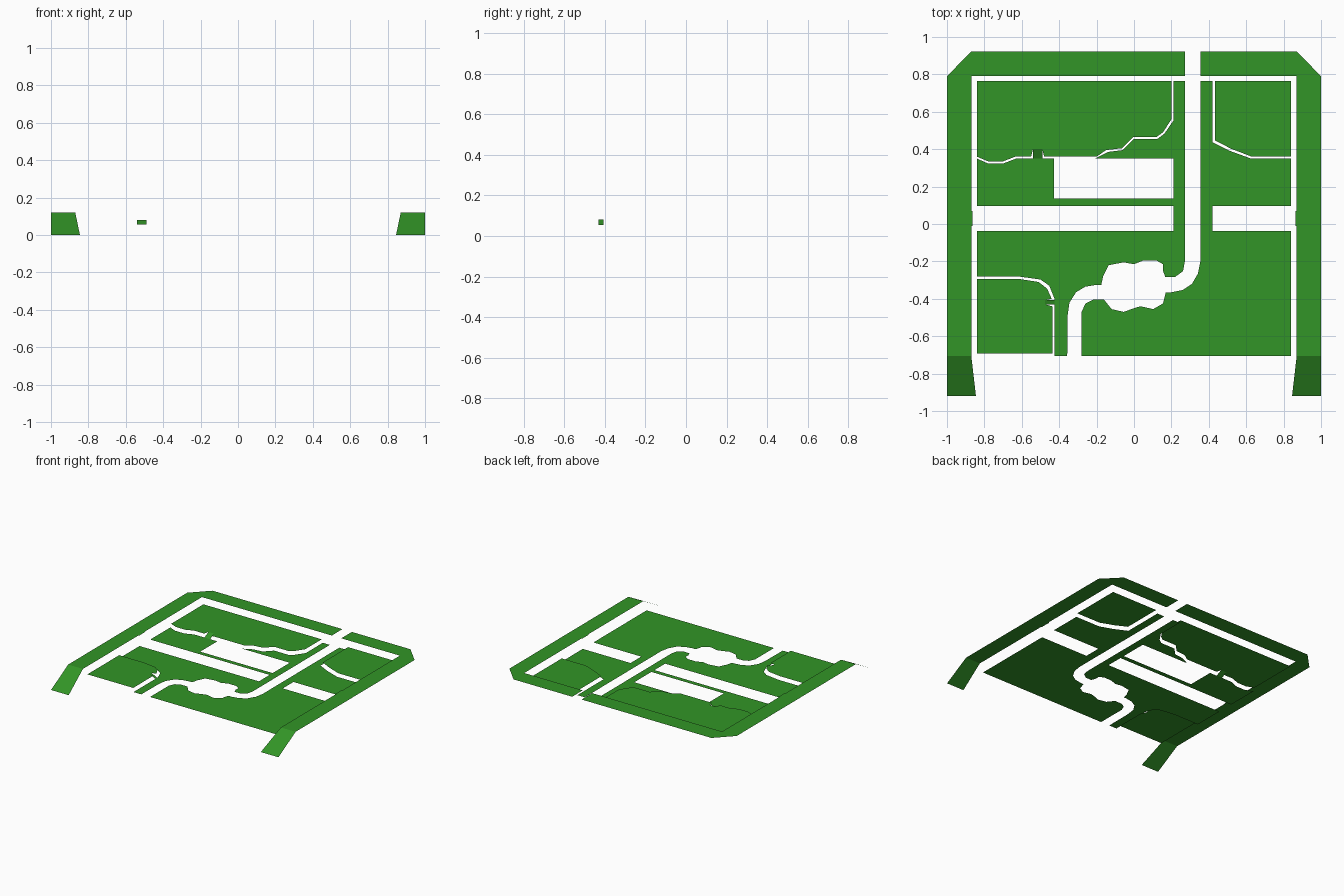
import bpy

grass = bpy.data.materials.new("grass_green")
grass.diffuse_color = (0.032, 0.30, 0.02, 1)

BORDER, RAISED, LOW = 0.12, 0.08, 0.055


def sheet(name, *faces):
    """Flat open sheets, each face a list of 3D points, turned to face up."""
    verts, polys = [], []
    for f in faces:
        area = sum(a[0] * b[1] - b[0] * a[1] for a, b in zip(f, f[1:] + f[:1]))
        if area < 0:
            f = f[::-1]
        polys.append(range(len(verts), len(verts) + len(f)))
        verts += f
    me = bpy.data.meshes.new(name)
    me.from_pydata(verts, [], [list(p) for p in polys])
    me.materials.append(grass)
    ob = bpy.data.objects.new(name, me)
    bpy.context.collection.objects.link(ob)
    return ob


def at(z, pts):
    return [(x, y, z) for x, y in pts]


# outer borders with a corner chamfer, a small inner tab and a front ramp
for name, s, gap in (("left_border", 1, 0.272), ("right_border", -1, -0.355)):
    flat = [(-1, -0.705), (-0.87, -0.705), (-0.87, -0.01), (-0.864, -0.01),
            (-0.864, 0.07), (-0.87, 0.07), (-0.87, 0.79), (gap, 0.79),
            (gap, 0.923), (-0.87, 0.923), (-1, 0.79)]
    ramp = [(-1, -0.705, BORDER), (-0.87, -0.705, BORDER),
            (-0.845, -0.92, 0), (-1, -0.92, 0)]
    sheet(name, [(s * x, y, z) for x, y, z in at(BORDER, flat)],
          [(s * x, y, z) for x, y, z in ramp])

# raised back left lawn
sheet("back_left_lawn", at(RAISED, [
    (-0.84, 0.765), (-0.84, 0.36), (-0.78, 0.335), (-0.70, 0.335),
    (-0.635, 0.36), (-0.55, 0.36), (-0.54, 0.40), (-0.49, 0.40), (-0.48, 0.36),
    (-0.20, 0.36), (-0.15, 0.395), (-0.065, 0.405), (-0.005, 0.465),
    (0.12, 0.465), (0.155, 0.49), (0.2, 0.56), (0.2, 0.765)]))

# raised back right lawn
sheet("back_right_lawn", at(RAISED, [
    (0.432, 0.765), (0.432, 0.447), (0.52, 0.402), (0.63, 0.36),
    (0.84, 0.36), (0.84, 0.765)]))

# raised front left lawn
sheet("front_left_lawn", at(RAISED, [
    (-0.84, -0.692), (-0.84, -0.293), (-0.62, -0.293), (-0.51, -0.31),
    (-0.465, -0.345), (-0.44, -0.40), (-0.475, -0.407), (-0.475, -0.43),
    (-0.437, -0.44), (-0.437, -0.692)]))

# small ramps between the two lawn levels
sheet("back_lawn_ramp", [(-0.54, 0.35, LOW), (-0.49, 0.35, LOW),
                         (-0.49, 0.40, RAISED), (-0.54, 0.40, RAISED)])
sheet("front_lawn_ramp", [(-0.425, -0.43, LOW), (-0.425, -0.407, LOW),
                          (-0.475, -0.407, RAISED), (-0.475, -0.43, RAISED)])

# low ground west of the winding gap: back part, then front part with pond edge
west_back = [
    (0.21, 0.765), (0.21, 0.552), (0.162, 0.482), (0.125, 0.455), (0, 0.455),
    (-0.06, 0.395), (-0.14, 0.385), (-0.21, 0.35), (0.21, 0.35), (0.21, 0.135),
    (-0.427, 0.135), (-0.427, 0.35), (-0.63, 0.35), (-0.70, 0.323),
    (-0.78, 0.323), (-0.84, 0.35), (-0.84, 0.097), (0.21, 0.097), (0.21, -0.037)]
west_front = [
    (-0.84, -0.037), (-0.84, -0.28), (-0.62, -0.28), (-0.50, -0.297),
    (-0.453, -0.33), (-0.425, -0.40), (-0.425, -0.705), (-0.357, -0.705),
    (-0.355, -0.49), (-0.345, -0.42), (-0.31, -0.365), (-0.26, -0.335),
    (-0.2, -0.325), (-0.175, -0.325), (-0.165, -0.28), (-0.135, -0.22),
    (-0.055, -0.205), (0, -0.215), (0.05, -0.195), (0.12, -0.195),
    (0.155, -0.215), (0.155, -0.25), (0.167, -0.283), (0.22, -0.283),
    (0.262, -0.252), (0.272, -0.2), (0.272, 0.765)]
sheet("west_ground", at(LOW, west_back + west_front))

# low ground east of the winding gap
east_pond = [
    (0.355, 0.765), (0.355, -0.2), (0.342, -0.265), (0.31, -0.32),
    (0.26, -0.353), (0.20, -0.365), (0.17, -0.365), (0.155, -0.425),
    (0.103, -0.455), (0.035, -0.44), (0, -0.45), (-0.055, -0.47),
    (-0.12, -0.455), (-0.16, -0.405), (-0.22, -0.405), (-0.26, -0.425),
    (-0.28, -0.47), (-0.28, -0.705)]
east_side = [
    (0.84, -0.705), (0.84, -0.037), (0.42, -0.037), (0.42, 0.097),
    (0.84, 0.097), (0.84, 0.35), (0.625, 0.35), (0.515, 0.39),
    (0.42, 0.437), (0.42, 0.765)]
sheet("east_ground", at(LOW, east_pond + east_side))
